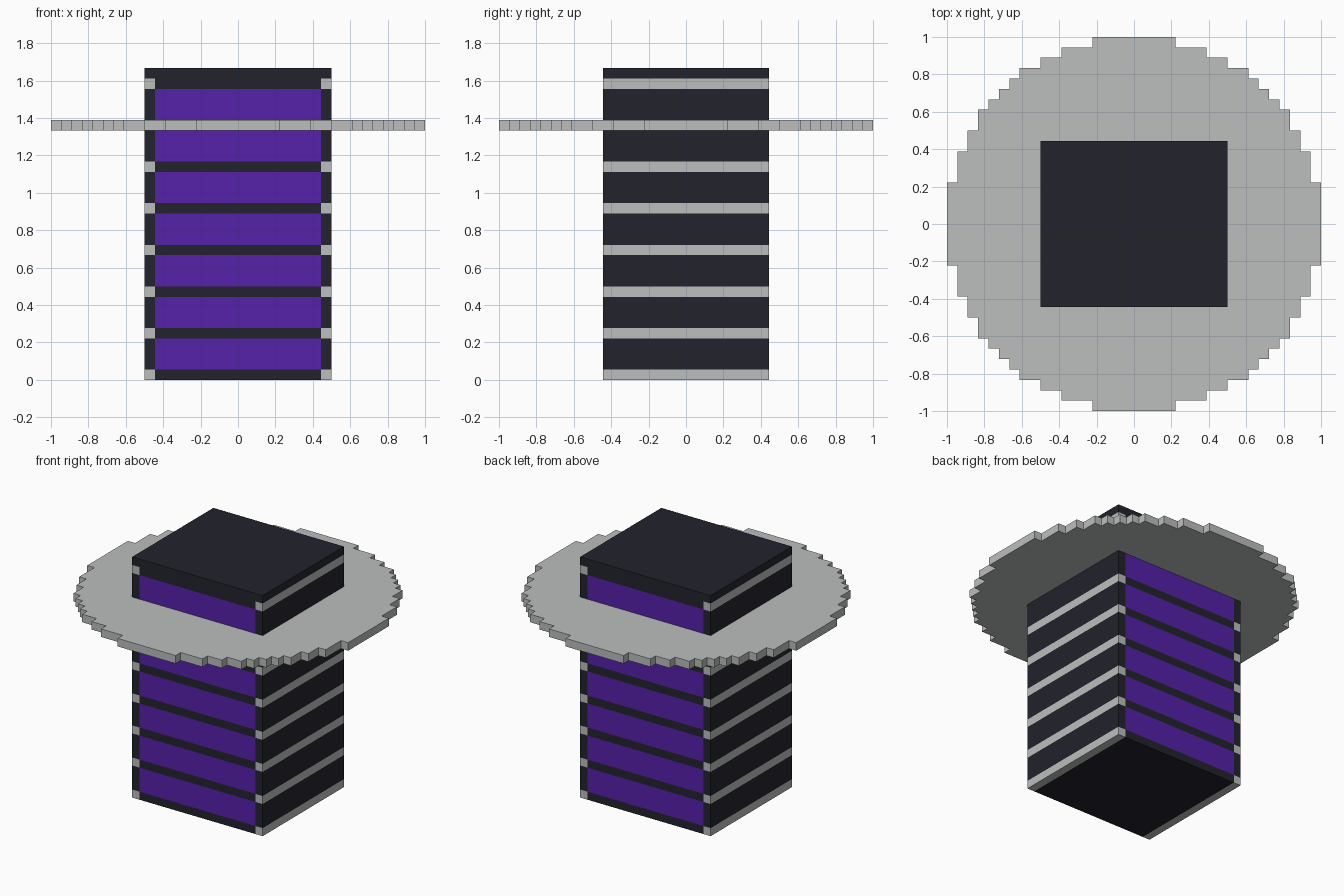
import bpy
import bmesh
from math import sqrt
from mathutils import Vector

if "Cube" in bpy.data.objects:
    bpy.data.objects.remove(bpy.data.objects["Cube"], do_unlink=True)

U = 2 / 36  # one block


def material(name, rgb):
    mat = bpy.data.materials.new(name)
    mat.use_nodes = True
    color = (*rgb, 1)
    mat.diffuse_color = color
    mat.node_tree.nodes["Principled BSDF"].inputs["Base Color"].default_value = color
    return mat


GREY = material("light grey", (0.50, 0.52, 0.51))
DARK = material("near black", (0.016, 0.016, 0.026))
PURPLE = material("purple", (0.093, 0.015, 0.40))


def finish(name, bm, mat):
    bmesh.ops.recalc_face_normals(bm, faces=bm.faces)
    mesh = bpy.data.meshes.new(name)
    bm.to_mesh(mesh)
    bm.free()
    mesh.materials.append(mat)
    obj = bpy.data.objects.new(name, mesh)
    bpy.context.collection.objects.link(obj)
    return obj


def box(name, x0, x1, z0, z1, mat, depth=8):
    """Box in block units, centred in y."""
    bm = bmesh.new()
    bmesh.ops.create_cube(bm, size=1)
    size = Vector((x1 - x0, 2 * depth, z1 - z0)) * U
    centre = Vector((x0 + x1, 0, z0 + z1)) * U / 2
    bmesh.ops.scale(bm, vec=size, verts=bm.verts)
    bmesh.ops.translate(bm, vec=centre, verts=bm.verts)
    return finish(name, bm, mat)


def storey(z):
    """Three-block purple panel with dark walls on both sides."""
    box("purple_panel", -8, 8, z, z + 3, PURPLE)
    for side, x in (("left", 8), ("right", -9)):
        box(side + "_wall", x, x + 1, z, z + 3, DARK)


def floor(z):
    """Dark floor with a grey band on both sides."""
    box("floor", -8, 8, z, z + 1, DARK)
    for side, x in (("left", 8), ("right", -9)):
        box(side + "_band", x, x + 1, z, z + 1, GREY)


# Tower
for z in range(0, 28, 4):
    storey(z + 1)
    if z != 24:
        floor(z)
floor(28)
box("roof", -9, 9, 29, 30, DARK)

# Stepped disc: one quadrant of the block circle, turned four times
R = 18
quadrant = []
for j in range(R):
    w = int(sqrt(R * R - (j + 0.5) ** 2) + 0.5)
    if quadrant and quadrant[-1][0] == w:
        quadrant[-1] = (w, j + 1)
    else:
        quadrant += [(w, j), (w, j + 1)]
outline = []
for turn in range(4):
    outline += quadrant[1:]
    quadrant = [(-y, x) for x, y in quadrant]

bm = bmesh.new()
face = bm.faces.new([bm.verts.new((x * U, y * U, 24 * U)) for x, y in outline])
ext = bmesh.ops.extrude_face_region(bm, geom=[face], use_keep_orig=True)
top = [v for v in ext["geom"] if isinstance(v, bmesh.types.BMVert)]
bmesh.ops.translate(bm, vec=(0, 0, U), verts=top)
bmesh.ops.triangulate(bm, faces=[f for f in bm.faces if len(f.verts) > 4])
finish("stepped_disc", bm, GREY)
